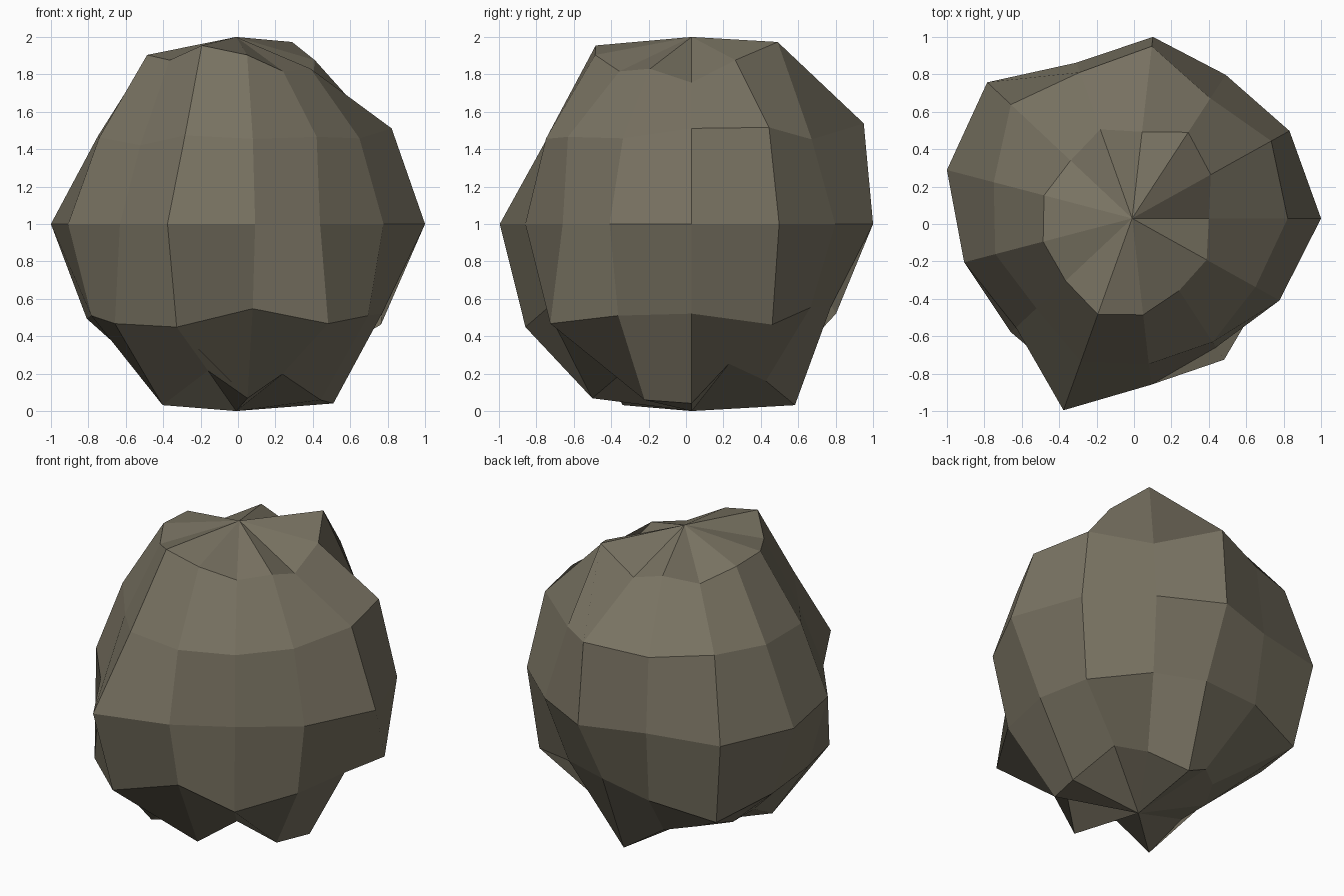
import bpy, bmesh, math

if "Cube" in bpy.data.objects:
    bpy.data.objects.remove(bpy.data.objects["Cube"])

SEG, RINGS = 13, 6
CENTRE = (-0.01, 0.03, 1.0)
STRETCH = (1.0, 1.06, 1.065)

# How far each point of the ball is pushed in or out: one row per ring, top to bottom
PUSH = [
    [.82, .95, 1.055, .88, .96, .88, .97, .98, .95, 1.035, .98, .885, .90],
    [.96, .97, .85, 1.01, .91, 1.0, .88, .87, .79, .89, .855, .875, .86],
    [1.01, .95, .88, .922, .84, 1.035, 1.02, .925, .83, 1.035, .845, .79, .89],
    [.90, 1.01, .84, .82, .90, 1.06, .95, .92, 1.0, 1.035, .85, 1.0, .92],
    [1.04, .81, .91, 1.05, .90, .88, .90, .90, 1.05, .85, 1.01, .87, 1.02],
]

# Single stone colour
stone = bpy.data.materials.new("stone grey brown")
stone.diffuse_color = (0.19, 0.17, 0.122, 1)
stone.use_nodes = True
stone.node_tree.nodes["Principled BSDF"].inputs["Base Color"].default_value = stone.diffuse_color

bm = bmesh.new()


def point(polar, turn, push):
    d = (math.sin(polar) * math.cos(turn), math.sin(polar) * math.sin(turn), math.cos(polar))
    return bm.verts.new([c + s * push * v for c, s, v in zip(CENTRE, STRETCH, d)])


# Lumpy ball: rings of pushed points between two poles
top = point(0, 0, 1 / STRETCH[2])
rings = [[point(math.pi * (i + 1) / RINGS, 2 * math.pi * k / SEG, p) for k, p in enumerate(row)]
         for i, row in enumerate(PUSH)]
bottom = point(math.pi, 0, 1 / STRETCH[2])

for k in range(SEG):
    n = (k + 1) % SEG
    bm.faces.new((top, rings[0][k], rings[0][n]))
    for upper, lower in zip(rings, rings[1:]):
        bm.faces.new((upper[k], lower[k], lower[n], upper[n]))
    bm.faces.new((bottom, rings[-1][n], rings[-1][k]))

mesh = bpy.data.meshes.new("rock")
bm.to_mesh(mesh)
bm.free()
mesh.materials.append(stone)
rock = bpy.data.objects.new("rock", mesh)
bpy.context.collection.objects.link(rock)
